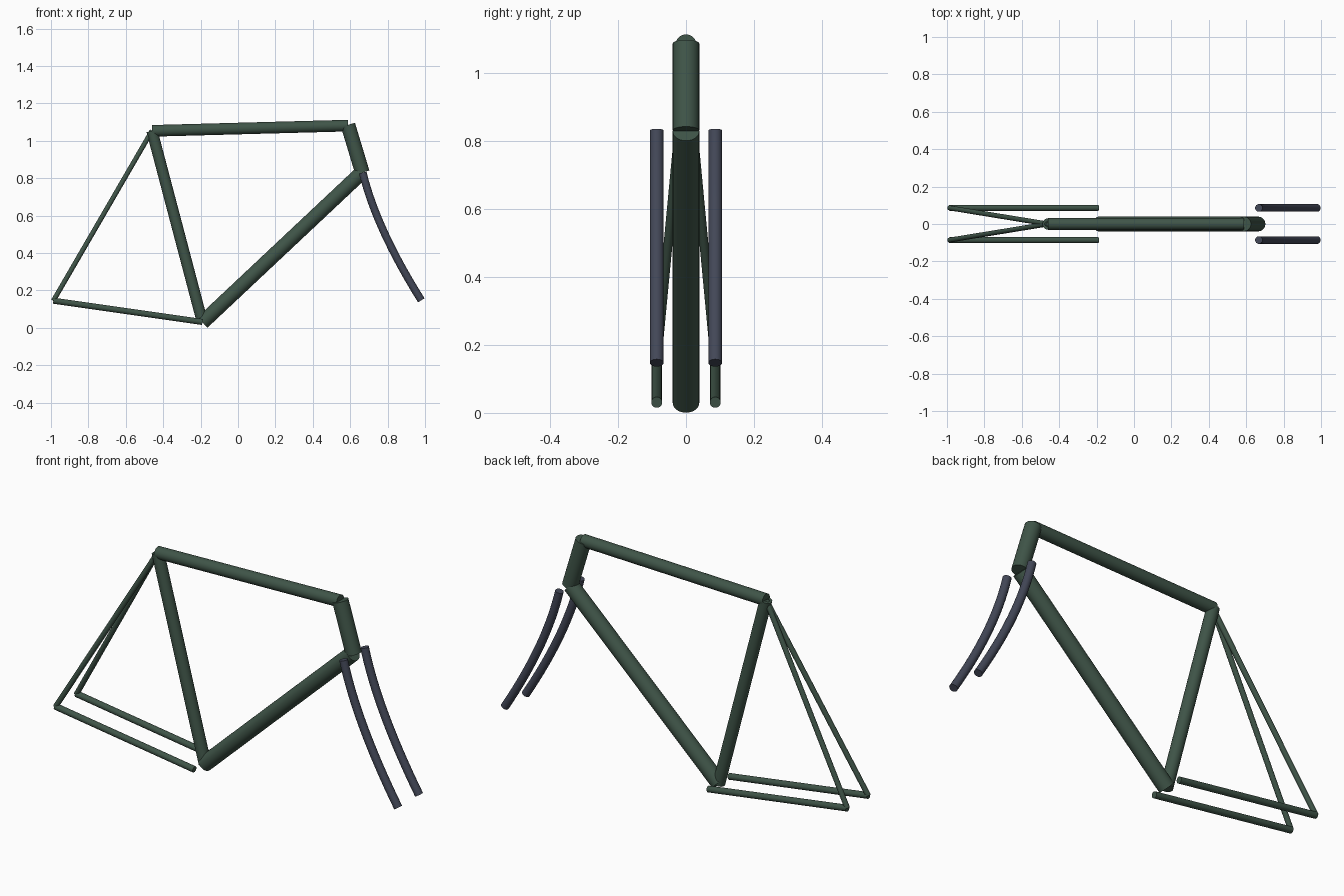
import bpy
from mathutils import Vector

if "Cube" in bpy.data.objects:
    bpy.data.objects.remove(bpy.data.objects["Cube"])


def material(name, rgb):
    m = bpy.data.materials.new(name)
    m.diffuse_color = (*rgb, 1)
    m.use_nodes = True
    m.node_tree.nodes["Principled BSDF"].inputs["Base Color"].default_value = m.diffuse_color
    return m


GREEN = material("green_paint", (0.05, 0.09, 0.065))
SLATE = material("slate_paint", (0.055, 0.063, 0.095))


def shade(ob, mat):
    ob.data.materials.append(mat)
    bpy.ops.object.select_all(action='DESELECT')
    ob.select_set(True)
    bpy.context.view_layer.objects.active = ob
    bpy.ops.object.shade_smooth_by_angle()


def tube(name, a, b, r, mat=GREEN):
    """Capped straight tube between two points."""
    a, b = Vector(a), Vector(b)
    d = b - a
    bpy.ops.mesh.primitive_cylinder_add(
        vertices=32, radius=r, depth=d.length, location=(a + b) / 2,
        rotation=d.to_track_quat('Z', 'Y').to_euler())
    ob = bpy.context.object
    ob.name = name
    shade(ob, mat)


def bent_tube(name, p0, p1, p2, r, mat):
    """Capped tube swept along a quadratic arc with control point p1."""
    p0, p1, p2 = Vector(p0), Vector(p1), Vector(p2)
    cu = bpy.data.curves.new(name, 'CURVE')
    cu.dimensions = '3D'
    cu.bevel_depth = r
    cu.bevel_resolution = 6
    cu.resolution_u = 16
    cu.use_fill_caps = True
    sp = cu.splines.new('BEZIER')
    sp.bezier_points.add(1)
    for bp, p in zip(sp.bezier_points, (p0, p2)):
        bp.handle_left_type = bp.handle_right_type = 'FREE'
        bp.co = p
        bp.handle_left = bp.handle_right = p + (p1 - p) * 2 / 3
    # outer handles continue the tangent
    sp.bezier_points[0].handle_left = p0 - (p1 - p0) / 3
    sp.bezier_points[1].handle_right = p2 + (p2 - p1) / 3
    ob = bpy.data.objects.new(name, cu)
    bpy.context.collection.objects.link(ob)
    bpy.ops.object.select_all(action='DESELECT')
    ob.select_set(True)
    bpy.context.view_layer.objects.active = ob
    bpy.ops.object.convert(target='MESH')
    shade(bpy.context.object, mat)


# Frame joints
seat_top = (-0.46, 0, 1.053)
bottom = (-0.19, 0, 0.029)
head_top = (0.588, 0, 1.085)
head_low = (0.665, 0, 0.83)

# Main frame
tube("top_tube", seat_top, (0.588, 0, 1.081), 0.031)
tube("seat_tube", seat_top, bottom, 0.030)
tube("down_tube", bottom, (0.66, 0, 0.828), 0.039)
tube("head_tube", head_top, head_low, 0.039)

# Paired rear stays and fork blades
for side, y in (("right", -0.086), ("left", 0.086)):
    axle = (-0.987, y, 0.145)
    tube(f"chain_stay_{side}", axle, (bottom[0], y, 0.031), 0.016)
    tube(f"seat_stay_{side}", axle, seat_top, 0.013)
    bent_tube(f"fork_blade_{side}", (0.667, y, 0.83), (0.74, y, 0.53),
              (0.98, y, 0.147), 0.0205, SLATE)
